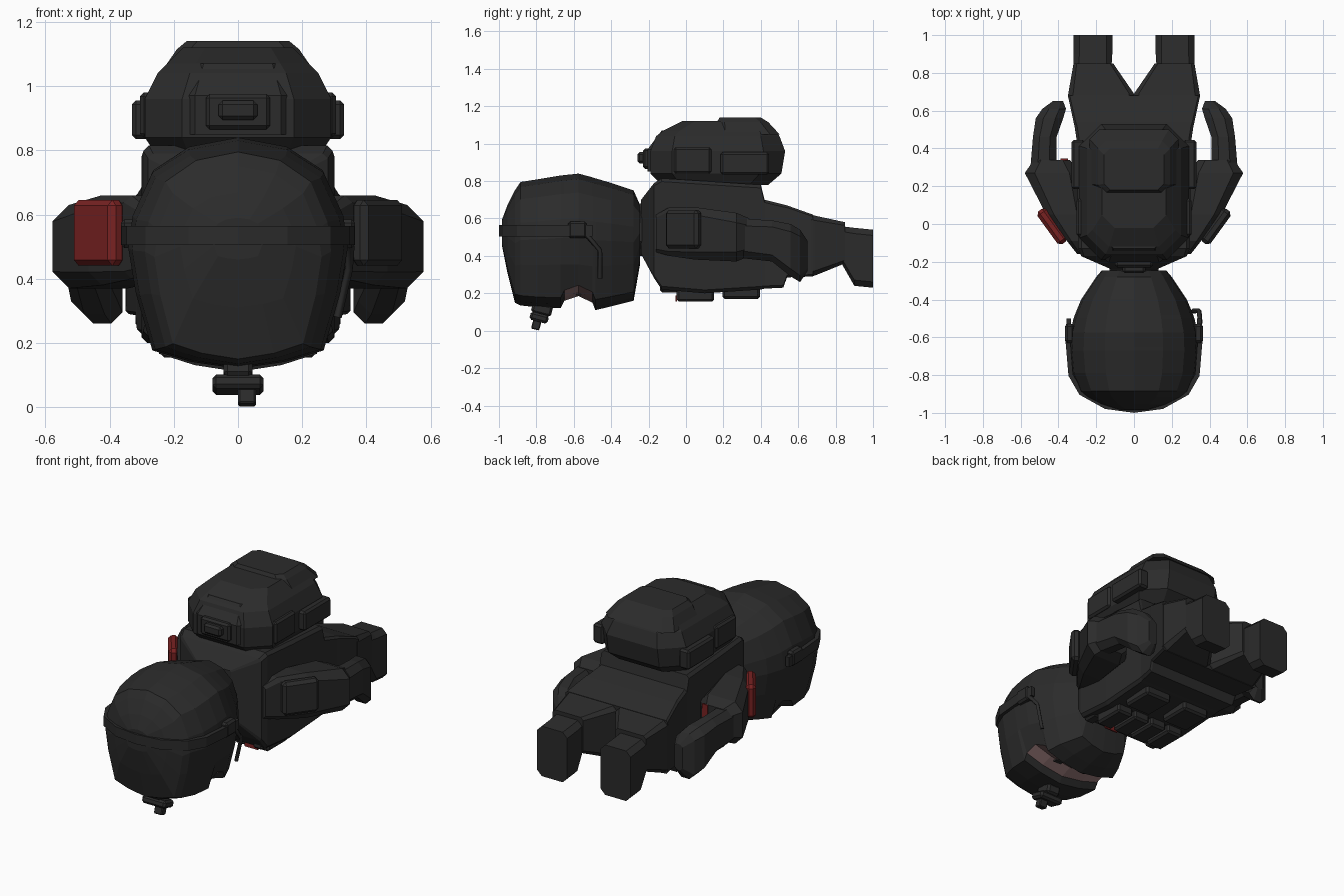
import bpy, bmesh, math
from mathutils import Matrix

cube = bpy.data.objects.get("Cube")
if cube:
    bpy.data.objects.remove(cube, do_unlink=True)


def material(name, rgb):
    m = bpy.data.materials.new(name)
    m.use_nodes = True
    m.diffuse_color = (*rgb, 1)
    bsdf = m.node_tree.nodes["Principled BSDF"]
    bsdf.inputs["Base Color"].default_value = (*rgb, 1)
    bsdf.inputs["Roughness"].default_value = 0.8
    return m


DARK = material("charcoal", (0.024, 0.024, 0.024))
RED = material("red", (0.19, 0.016, 0.016))
SKIN = material("skin", (0.30, 0.18, 0.18))


def finish(name, bm, *mats):
    bmesh.ops.recalc_face_normals(bm, faces=bm.faces)
    me = bpy.data.meshes.new(name)
    bm.to_mesh(me)
    bm.free()
    for m in mats:
        me.materials.append(m)
    ob = bpy.data.objects.new(name, me)
    bpy.context.collection.objects.link(ob)
    return ob


def skin_rings(rings):
    """Join equal rings of points into a closed body."""
    bm = bmesh.new()
    vs = [[bm.verts.new(p) for p in ring] for ring in rings]
    n = len(rings[0])
    for a, b in zip(vs, vs[1:]):
        for i in range(n):
            j = (i + 1) % n
            bm.faces.new((a[i], a[j], b[j], b[i]))
    bm.faces.new(vs[0])
    bm.faces.new(vs[-1])
    return bm


def loft(name, axis, rows, chamfer=0.25, side=1):
    """Chamfered sections; each row is (position, x0, x1, low, high)."""
    rings = []
    for t, x0, x1, lo, hi in rows:
        c = chamfer * min(x1 - x0, hi - lo)
        outline = [(x0 + c, lo), (x1 - c, lo), (x1, lo + c), (x1, hi - c),
                   (x1 - c, hi), (x0 + c, hi), (x0, hi - c), (x0, lo + c)]
        rings.append([(side * x, t, b) if axis == "y" else (side * x, b, t)
                      for x, b in outline])
    return finish(name, skin_rings(rings), DARK)


def box(name, centre, size, mat=DARK, rot=None, bevel=0.012):
    bm = bmesh.new()
    bmesh.ops.create_cube(bm, size=1)
    bmesh.ops.scale(bm, vec=size, verts=bm.verts)
    if bevel:
        bmesh.ops.bevel(bm, geom=bm.edges[:], offset=bevel, segments=1, affect="EDGES")
    if rot:
        bmesh.ops.rotate(bm, matrix=rot, verts=bm.verts)
    bmesh.ops.translate(bm, vec=centre, verts=bm.verts)
    return finish(name, bm, mat)


# Helmeted head, crown towards -y; the last value sinks the face opening
outline = [(0, 1), (.45, .96), (.78, .86), (.96, .67), (1, .53),
           (.93, .33), (.78, .08), (.43, .03), (0, 0)]
outline += [(-u, v) for u, v in outline[-2:0:-1]]
head_rows = [(-.985, .08, .46, .59, 0), (-.955, .18, .31, .67, 0), (-.915, .26, .15, .75, 0),
             (-.885, .29, .135, .795, 0), (-.79, .33, .125, .81, 0), (-.67, .342, .12, .83, 0),
             (-.65, .341, .12, .832, .04), (-.575, .338, .115, .84, .07),
             (-.5, .32, .11, .82, .04), (-.485, .315, .11, .815, 0),
             (-.4, .28, .13, .79, 0), (-.28, .2, .16, .75, 0), (-.245, .17, .36, .67, 0)]
bm = skin_rings([[(u * w, y, lo + v * (hi - lo) + (sink if v < .1 else 0))
                  for u, v in outline] for y, w, lo, hi, sink in head_rows])
for f in bm.faces:
    c = f.calc_center_median()
    if -.655 < c.y < -.495 and c.z < .24 and abs(c.x) < .24:
        f.material_index = 1
finish("helmeted_head", bm, DARK, SKIN)
for s in (-1, 1):
    box("eye", (s * .09, -.575, .192), (.05, .025, .009), bevel=0)

# Headset band wrapped over the crown
path = [(.345, -.5), (.35, -.62), (.335, -.8), (.28, -.895), (.15, -.967), (0, -.987)]
path += [(-x, y) for x, y in path[-2::-1]]
bm = bmesh.new()
cols = [[bm.verts.new((x, y, z)) for z in (.505, .565)] for x, y in path]
for a, b in zip(cols, cols[1:]):
    bm.faces.new((a[0], b[0], b[1], a[1]))
band = finish("headset_band", bm, DARK)
solid = band.modifiers.new("thickness", "SOLIDIFY")
solid.thickness = 0.025
solid.offset = 0
for s in (-1, 1):
    box("ear_cup", (s * .34, -.58, .54), (.05, .1, .09))

# Headset cable on one side
curve = bpy.data.curves.new("headset_cable", "CURVE")
curve.dimensions = "3D"
curve.bevel_depth = 0.013
curve.bevel_resolution = 0
curve.use_fill_caps = True
points = [(.34, -.56, .53), (.35, -.52, .5), (.345, -.46, .43), (.31, -.46, .28)]
line = curve.splines.new("POLY")
line.points.add(len(points) - 1)
for p, co in zip(line.points, points):
    p.co = (*co, 1)
curve.materials.append(DARK)
cable = bpy.data.objects.new("headset_cable", curve)
bpy.context.collection.objects.link(cable)

# Device mount on the brow
tilt = Matrix.Rotation(math.radians(-15), 3, "X")
box("mount_stem", (0, -.77, .115), (.09, .11, .06), rot=tilt)
box("mount_bar", (0, -.785, .07), (.16, .1, .045), rot=tilt)
box("mount_clip", (.028, -.8, .033), (.055, .045, .055), rot=tilt, bevel=.005)

# Neck, torso and hips
loft("neck", "y", [(-.3, -.13, .13, .4, .68), (-.18, -.13, .13, .4, .68)], .3)
loft("torso", "y", [(-.24, -.12, .12, .41, .7), (-.17, -.28, .28, .28, .79),
                    (-.13, -.295, .295, .22, .815), (.1, -.3, .3, .2, .8),
                    (.4, -.3, .3, .22, .78), (.42, -.3, .3, .225, .7),
                    (.52, -.315, .315, .23, .675), (.54, -.32, .32, .285, .67),
                    (.68, -.35, .35, .29, .62)], .03)

for s in (-1, 1):
    # Legs and boots
    loft("leg", "y", [(.67, 0, .35, .29, .62), (.69, 0, .348, .295, .615),
                      (.85, .11, .32, .36, .58)], .08, s)
    loft("boot", "y", [(.82, .12, .32, .38, .56), (.9, .115, .32, .24, .55),
                       (1.0, .115, .32, .23, .54)], .15, s)
    # Arms bent backwards
    loft("upper_arm", "y", [(-.16, .22, .3, .42, .62), (-.09, .24, .355, .40, .66),
                            (.05, .26, .465, .38, .66), (.27, .29, .578, .37, .63),
                            (.34, .34, .53, .4, .6)], .2, s)
    loft("forearm", "y", [(.28, .41, .55, .39, .6), (.46, .41, .535, .37, .59),
                          (.56, .375, .52, .29, .57), (.61, .36, .485, .26, .54),
                          (.65, .375, .43, .32, .48)], .28, s)
    box("shoulder_patch", (s * .434, -.013, .543), (.215, .06, .205),
        RED if s < 0 else DARK, Matrix.Rotation(math.radians(s * 54), 3, "Z"), .018)
    # Backpack side pouches
    box("front_side_pouch", (s * .28, .035, .91), (.05, .2, .14))
    box("rear_side_pouch", (s * .295, .315, .895), (.07, .26, .12))
    # Belly pouches and straps
    box("belt_pouch", (s * .14, .295, .21), (.18, .2, .08))
    box("chest_strap", (s * .23, -.09, .25), (.07, .1, .09))

# Red tabs on one elbow and on a chest pouch
box("elbow_tab", (-.37, .341, .56), (.04, .009, .08), RED, bevel=0)
box("chest_tab", (.13, -.052, .172), (.09, .009, .034), RED, bevel=0)

# Chest pouches in a row
for i in range(4):
    box("chest_pouch", (-.1875 + .125 * i, .05, .198), (.11, .2, .086))

# Backpack with lid and front pocket
loft("backpack", "z", [(.78, -.25, .25, -.13, .44), (.84, -.29, .29, -.19, .51),
                       (.96, -.29, .29, -.19, .53), (1.04, -.25, .25, -.16, .5),
                       (1.07, -.22, .22, -.12, .48), (1.12, -.17, .17, -.02, .43)], .2)
loft("pack_lid", "z", [(1.05, -.235, .235, .16, .5), (1.115, -.19, .19, .165, .44),
                       (1.14, -.16, .16, .18, .4)], .15)
loft("pack_front", "z", [(.85, -.155, .155, -.205, 0), (.97, -.155, .155, -.205, 0),
                         (1.07, -.12, .12, -.13, 0)], .1)
box("pocket_frame", (0, -.2, .92), (.2, .06, .11))
box("pocket_flap", (0, -.23, .925), (.12, .06, .06))
